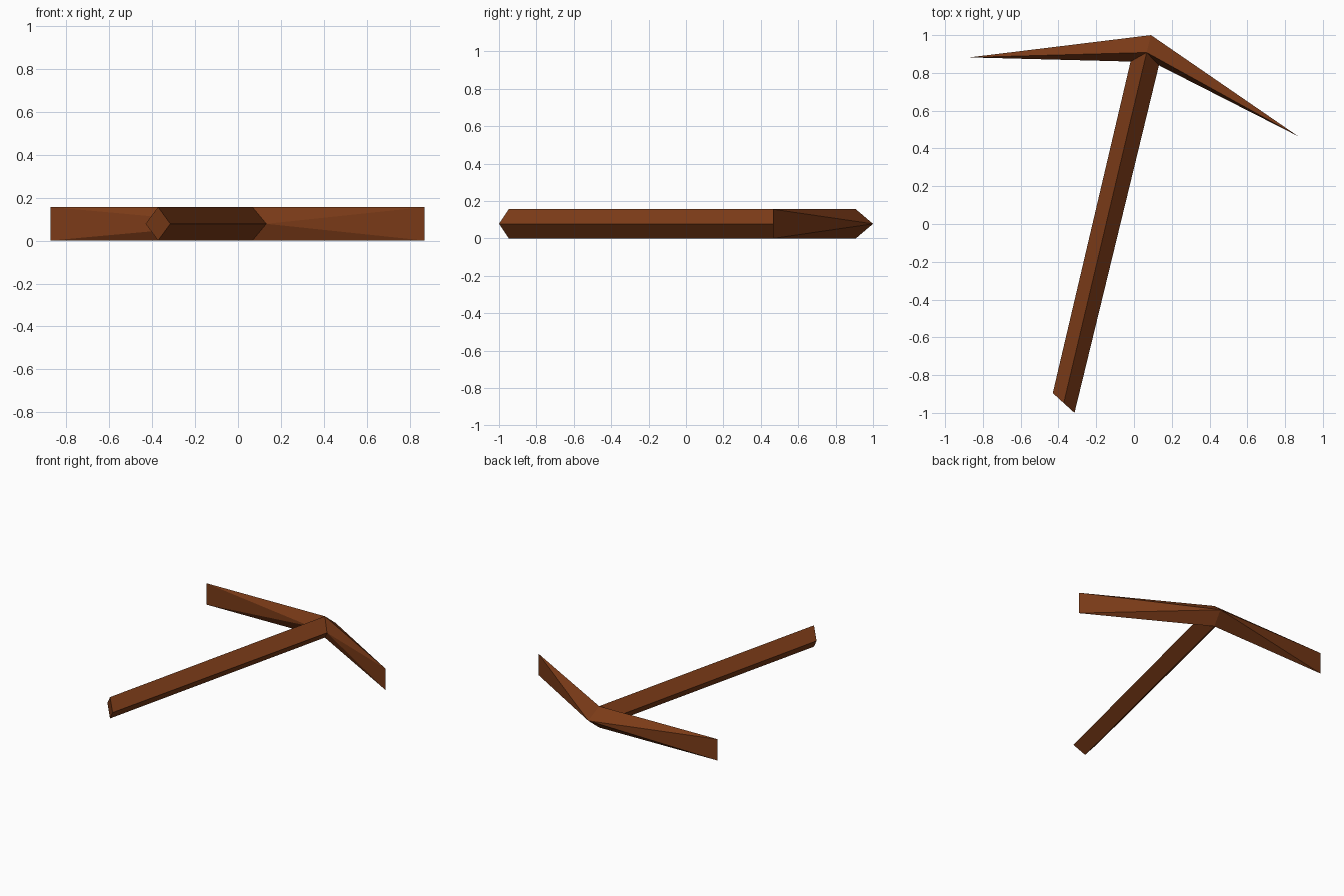
import bpy, bmesh

if "Cube" in bpy.data.objects:
    bpy.data.objects.remove(bpy.data.objects["Cube"])

H, M = 0.156, 0.078  # full and middle height

wood = bpy.data.materials.new("brown")
wood.diffuse_color = (0.20, 0.044, 0.009, 1)
wood.use_nodes = True
wood.node_tree.nodes["Principled BSDF"].inputs["Base Color"].default_value = wood.diffuse_color


def make(name, verts, faces):
    bm = bmesh.new()
    vs = [bm.verts.new(v) for v in verts]
    for f in faces:
        bm.faces.new([vs[i] for i in f])
    mesh = bpy.data.meshes.new(name)
    bm.to_mesh(mesh)
    bm.free()
    mesh.materials.append(wood)
    ob = bpy.data.objects.new(name, mesh)
    bpy.context.collection.objects.link(ob)
    return ob


def diamond(left, ridge, right):
    # left corner, top ridge, right corner, bottom ridge
    return [(*left, M), (*ridge, H), (*right, M), (*ridge, 0)]


# Joint where the handle meets the head
joint = diamond((-0.018, 0.86), (0.067, 0.908), (0.132, 0.84))
left, top, right, bottom = joint
back = (0.09, 1.0, M)

# Handle: diamond-section bar, slanted butt, open into the head
butt = diamond((-0.43, -0.895), (-0.372, -0.948), (-0.315, -1.0))
sides = [(i, i + 4, (i + 1) % 4 + 4, (i + 1) % 4) for i in range(4)]
make("handle", butt + joint, sides + [(0, 1, 2, 3)])

# Head: two arms tapering to upright blade edges
for name, tip, inner, flip in (("head_left_arm", (-0.872, 0.882), left, False),
                               ("head_right_arm", (0.868, 0.465), right, True)):
    verts = [(*tip, H), (*tip, 0), top, bottom, back, inner]
    faces = [(0, 2, 4), (0, 4, 1), (1, 4, 3), (0, 5, 2), (0, 1, 5), (1, 3, 5)]
    make(name, verts, [f[::-1] if flip else f for f in faces])
